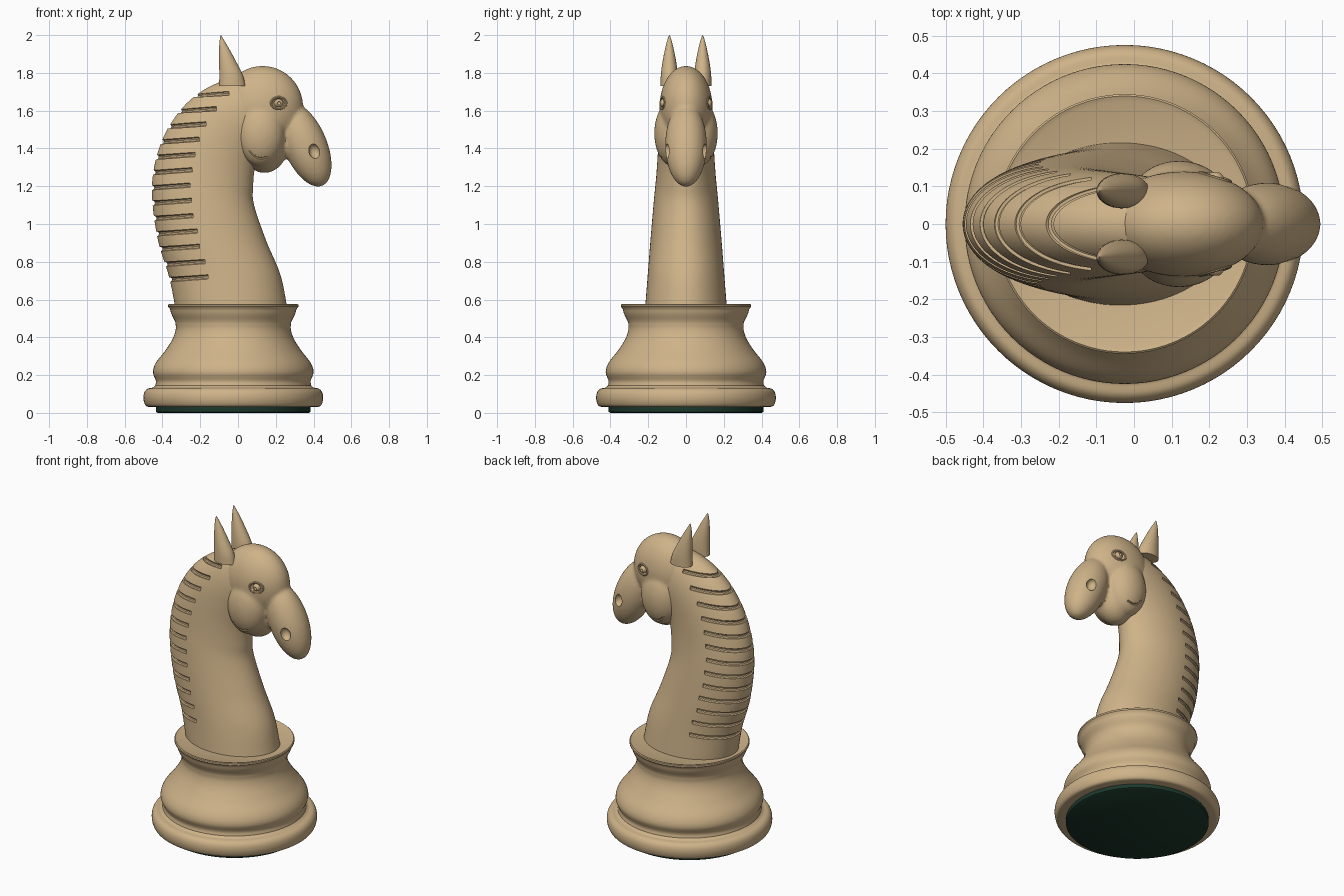
import bpy, bmesh
from math import sin, cos, pi, sqrt, radians
from mathutils import Vector, Matrix

if "Cube" in bpy.data.objects:
    bpy.data.objects.remove(bpy.data.objects["Cube"])

CX = -0.025


def material(name, rgb):
    m = bpy.data.materials.new(name)
    m.diffuse_color = (*rgb, 1)
    m.use_nodes = True
    m.node_tree.nodes["Principled BSDF"].inputs["Base Color"].default_value = m.diffuse_color
    return m


WOOD = material("light_wood", (0.62, 0.45, 0.25))
FELT = material("green_felt", (0.012, 0.04, 0.025))


def spline(pts, t):
    """Catmull-Rom value at t (0..len-1) through equal-length tuples."""
    i = min(max(int(t), 0), len(pts) - 2)
    u = t - i
    b, c = pts[i], pts[i + 1]
    a = pts[i - 1] if i else [2 * p - q for p, q in zip(b, c)]
    d = pts[i + 2] if i + 2 < len(pts) else [2 * q - p for p, q in zip(b, c)]
    return [0.5 * (2 * q + (r - p) * u + (2 * p - 5 * q + 4 * r - s) * u * u
                   + (3 * q - p - 3 * r + s) * u ** 3) for p, q, r, s in zip(a, b, c, d)]


def smooth(pts, n=6):
    return [spline(pts, k / n) for k in range((len(pts) - 1) * n + 1)]


def finish(bm, name, mat=WOOD):
    bmesh.ops.recalc_face_normals(bm, faces=bm.faces)
    me = bpy.data.meshes.new(name)
    bm.to_mesh(me)
    bm.free()
    ob = bpy.data.objects.new(name, me)
    bpy.context.collection.objects.link(ob)
    me.materials.append(mat)
    return ob


def loft(name, rings, mat=WOOD):
    bm = bmesh.new()
    vs = [[bm.verts.new(p) for p in r] for r in rings]
    n = len(vs[0])
    for a, b in zip(vs, vs[1:]):
        for j in range(n):
            bm.faces.new((a[j], a[(j + 1) % n], b[(j + 1) % n], b[j]))
    bm.faces.new(vs[0])
    bm.faces.new(vs[-1])
    return finish(bm, name, mat)


def lathe(name, profile, mat=WOOD, n=96):
    return loft(name, [[(CX + r * cos(2 * pi * k / n), r * sin(2 * pi * k / n), z)
                        for k in range(n)] for r, z in profile], mat)


def tube(name, path, rad, ref, n=10):
    rings = []
    for i, p in enumerate(path):
        t = (path[min(i + 1, len(path) - 1)] - path[max(i - 1, 0)]).normalized()
        u = t.cross(ref).normalized()
        v = u.cross(t)
        rings.append([p + rad * (u * cos(2 * pi * k / n) + v * sin(2 * pi * k / n)) for k in range(n)])
    return loft(name, rings)


def ellipsoid(bm, c, r, tilt=0, seg=48):
    m = Matrix.Translation(c) @ Matrix.Rotation(tilt, 4, 'Y') @ Matrix.Diagonal((*r, 1))
    bmesh.ops.create_uvsphere(bm, u_segments=seg, v_segments=seg // 2, radius=1, matrix=m)


def ball(name, c, r, tilt=0, seg=24):
    bm = bmesh.new()
    ellipsoid(bm, c, r, tilt, seg)
    return finish(bm, name)


def apply(ob, kind, **props):
    m = ob.modifiers.new(kind, kind)
    for k, v in props.items():
        setattr(m, k, v)
    bpy.context.view_layer.objects.active = ob
    bpy.ops.object.modifier_apply(modifier=m.name)


def cut(ob, cutters):
    for c in cutters:
        apply(ob, 'BOOLEAN', operation='DIFFERENCE', solver='EXACT', object=c)
        bpy.data.objects.remove(c)


# felt pad and turned base
lathe("felt_pad", [(0.40, 0), (0.41, 0.006), (0.41, 0.035)], FELT)
foot = smooth([(0.43, 0.03), (0.462, 0.037), (0.475, 0.07), (0.472, 0.105), (0.455, 0.127), (0.425, 0.134)])
body = smooth([(0.413, 0.145), (0.41, 0.17), (0.425, 0.215), (0.41, 0.265), (0.36, 0.33),
               (0.322, 0.39), (0.305, 0.44), (0.306, 0.48)])
rim = smooth([(0.316, 0.5), (0.328, 0.525), (0.335, 0.55)], 3)
lathe("turned_base", foot + body + rim + [(0.345, 0.562), (0.345, 0.572), (0.34, 0.576), (0.325, 0.57), (0.1, 0.56)])

# neck: elliptical sections given as back x, back z, front x, front z, half width
NECK = [(-.33, .55, .262, .55, .217), (-.365, .72, .225, .73, .203), (-.425, .92, .15, .91, .188),
        (-.455, 1.15, .085, 1.1, .17), (-.44, 1.32, .08, 1.2, .157), (-.385, 1.48, .09, 1.3, .148),
        (-.29, 1.62, .12, 1.38, .14), (-.18, 1.71, .17, 1.45, .13), (-.07, 1.76, .21, 1.53, .115),
        (.04, 1.78, .25, 1.6, .1)]


def neck_point(t, a):
    bx, bz, fx, fz, w = spline(NECK, t)
    c = cos(a)
    return Vector(((bx + fx) / 2 + c * (bx - fx) / 2, w * sin(a), (bz + fz) / 2 + c * (bz - fz) / 2))


neck = loft("neck", [[neck_point(k / 8, 2 * pi * j / 80) for j in range(80)]
                     for k in range((len(NECK) - 1) * 8 + 1)])

# mane grooves wrap round the back of the neck
ENDS = [-.16, -.18, -.205, -.22, -.24, -.25, -.255, -.245, -.23, -.21, -.17, -.115, -.05]
grooves = []
for i, xe in enumerate(ENDS):
    def on_neck(a):
        lo, hi = 0, len(NECK) - 1
        for _ in range(30):
            t = (lo + hi) / 2
            p = neck_point(t, a)
            lo, hi = (t, hi) if p.z < 0.72 + i * 0.081 + 0.07 * (p.x - xe) else (lo, t)
        return p
    amax = 0.2
    while amax < 1.8 and on_neck(amax).x < xe:
        amax += 0.02
    path = [on_neck(amax * (k / 16 - 1)) for k in range(33)]
    grooves.append(tube("groove_cutter", path, 0.0125, Vector((0, 0, 1))))
cut(neck, grooves)

# head: skull, jaw, cheeks and muzzle fused together
bm = bmesh.new()
ellipsoid(bm, (.13, 0, 1.62), (.215, .14, .217))
ellipsoid(bm, (.14, 0, 1.45), (.135, .125, .18))
ellipsoid(bm, (.355, 0, 1.42), (.115, .11, .237), radians(-23))
for s in (1, -1):
    ellipsoid(bm, (.12, s * .068, 1.48), (.128, .1, .175))
head = finish(bm, "head")
apply(head, 'REMESH', mode='VOXEL', voxel_size=0.011)
apply(head, 'SMOOTH', factor=0.5, iterations=4)


def cheek(x, z, s):
    return Vector((x, s * (.068 + .1 * sqrt(1 - ((x - .12) / .128) ** 2 - ((z - 1.48) / .175) ** 2)), z))


# eye sockets, nostrils and jaw creases
cutters = []
for s in (1, -1):
    cutters.append(ball("socket_cutter", (.215, s * .138, 1.64), (.038, .03, .03)))
    cutters.append(ball("nostril_cutter", (.405, s * .105, 1.385), (.03, .035, .04), radians(-15)))
    crease = [cheek(x, z, s) for x, z in smooth([(.06, 1.39), (.085, 1.362), (.12, 1.348), (.16, 1.357)], 4)]
    cutters.append(tube("crease_cutter", crease, 0.006, Vector((0, 1, 0))))
cut(head, cutters)

# eyes with rims and pupil dents, then ears
EAR = smooth([(1.73, -.03, .07, .047), (1.79, -.037, .062, .045), (1.86, -.055, .045, .036),
              (1.93, -.074, .026, .022), (1.98, -.087, .009, .009), (2.0, -.091, .001, .001)], 5)
parts = [neck, head]
for s, side in ((-1, "right"), (1, "left")):
    eye = ball(side + "_eye", (.215, s * .119, 1.64), (.024, .02, .022))
    cut(eye, [ball("pupil_cutter", (.217, s * .141, 1.64), (.01, .01, .01), 0, 16)])
    ring = []
    for k in range(33):
        a = 2 * pi * k / 32
        x, z = .215 + .04 * cos(a), 1.64 + .031 * sin(a)
        y = .14 * sqrt(1 - ((x - .13) / .215) ** 2 - ((z - 1.62) / .217) ** 2)
        ring.append(Vector((x, s * (y - .002), z)))
    lid = tube(side + "_eyelid", ring, 0.006, Vector((0, 1, 0)))
    ear = loft(side + "_ear", [[(cx + rx * cos(2 * pi * k / 32), s * .088 + ry * sin(2 * pi * k / 32), z)
                                for k in range(32)] for z, cx, rx, ry in EAR])
    parts += [eye, lid, ear]

# smooth shading with crisp edges
bpy.ops.object.select_all(action='DESELECT')
for ob in bpy.data.objects:
    ob.select_set(True)
bpy.context.view_layer.objects.active = neck
bpy.ops.object.shade_smooth_by_angle(angle=radians(35))
